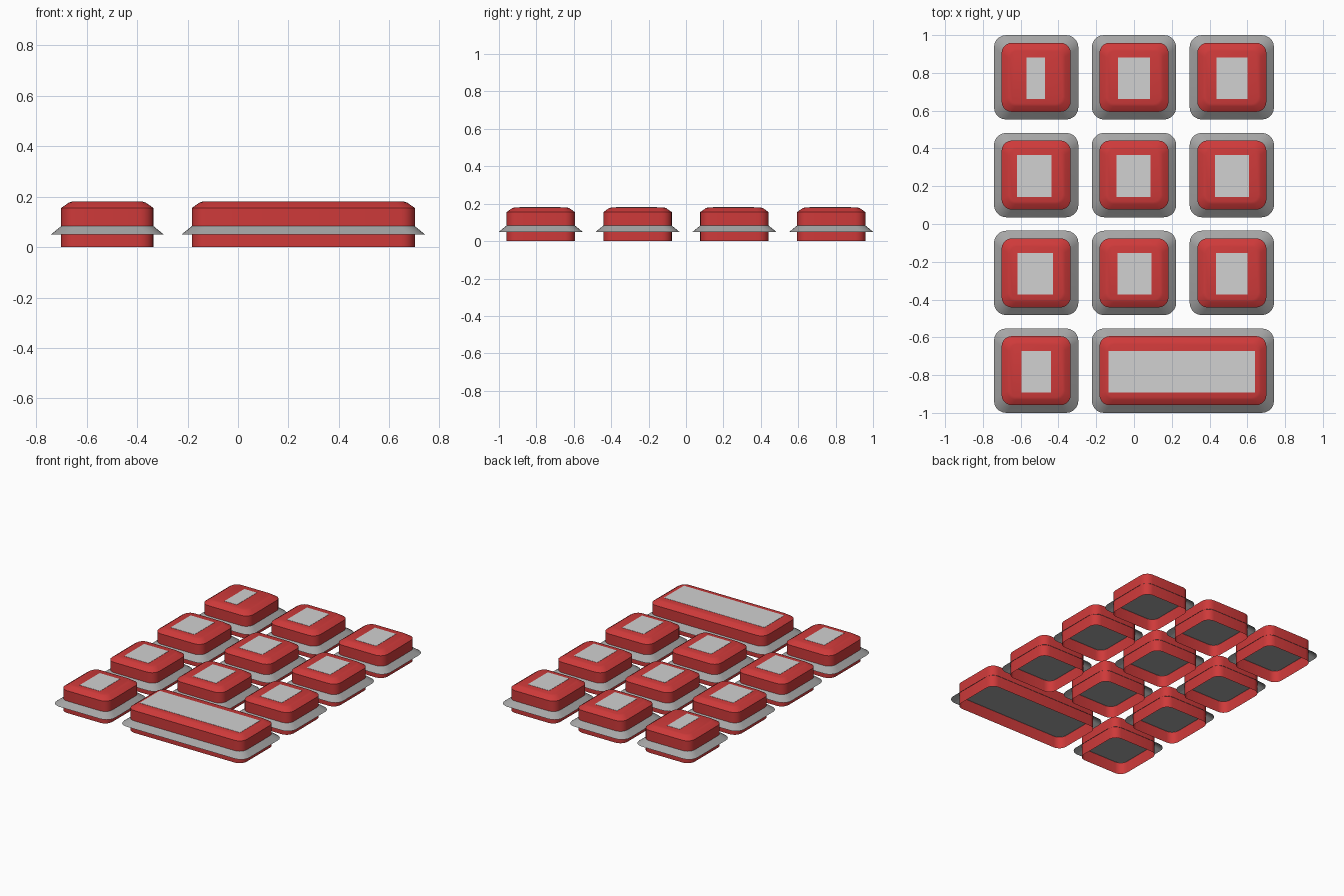
import bpy
import bmesh
from math import cos, sin, pi

if "Cube" in bpy.data.objects:
    bpy.data.objects.remove(bpy.data.objects["Cube"], do_unlink=True)


def make_material(name, rgb):
    mat = bpy.data.materials.new(name)
    mat.use_nodes = True
    mat.diffuse_color = (*rgb, 1)
    mat.node_tree.nodes["Principled BSDF"].inputs["Base Color"].default_value = (*rgb, 1)
    return mat


RED = make_material("key red", (0.62, 0.042, 0.042))
GREY = make_material("collar grey", (0.38, 0.38, 0.38))
PALE = make_material("label pale grey", (0.64, 0.64, 0.64))


def rounded_ring(bm, cx, cy, hx, hy, radius, z, segments=5):
    """Rounded rectangle of vertices at one height."""
    ring = []
    for corner, (sx, sy) in enumerate([(1, 1), (-1, 1), (-1, -1), (1, -1)]):
        for i in range(segments + 1):
            a = (corner + i / segments) * pi / 2
            ring.append(bm.verts.new((cx + sx * (hx - radius) + radius * cos(a),
                                      cy + sy * (hy - radius) + radius * sin(a), z)))
    return ring


def loft(name, mat, center, half, layers):
    """Skin a stack of rounded rectangles given as (grow, radius, z), closed on top."""
    bm = bmesh.new()
    rings = [rounded_ring(bm, *center, half[0] + g, half[1] + g, r, z) for g, r, z in layers]
    for low, high in zip(rings, rings[1:]):
        for i in range(len(low)):
            j = (i + 1) % len(low)
            bm.faces.new((low[i], low[j], high[j], high[i]))
    bm.faces.new(rings[-1])
    mesh = bpy.data.meshes.new(name)
    bm.to_mesh(mesh)
    bm.free()
    mesh.materials.append(mat)
    obj = bpy.data.objects.new(name, mesh)
    bpy.context.collection.objects.link(obj)
    bpy.ops.object.select_all(action="DESELECT")
    obj.select_set(True)
    bpy.context.view_layer.objects.active = obj
    bpy.ops.object.shade_smooth_by_angle(angle=0.5)


def label_plate(name, x, y, hx, hy):
    bpy.ops.mesh.primitive_cube_add(size=2, location=(x, y, 0.1805))
    plate = bpy.context.object
    plate.name = name
    plate.scale = (hx, hy, 0.001)
    plate.data.materials.append(PALE)


def make_key(tag, x, y, half_x, label_x, label_half):
    center, half = (x, y), (half_x, 0.183)
    # Key cap shell, open below: wall, chamfer, softened top edge
    loft("key_cap_" + tag, RED, center, half,
         [(0, 0.055, 0), (0, 0.055, 0.155), (-0.03, 0.045, 0.176), (-0.042, 0.04, 0.18)])
    # Flared collar sheet with a flat web across the inside of the cap
    loft("collar_" + tag, GREY, center, half,
         [(0.0405, 0.065, 0.05), (-0.001, 0.055, 0.084)])
    label_plate("label_" + tag, label_x, y - 0.005, label_half, 0.11)


# Three rows of square keys with label centres and half widths
ROWS = [(0.7765, [(-0.52, 0.048), (0, 0.086), (0.52, 0.082)]),
        (0.259, [(-0.528, 0.092), (-0.003, 0.09), (0.52, 0.09)]),
        (-0.259, [(-0.522, 0.094), (0.003, 0.09), (0.517, 0.084)])]
for row, (y, labels) in enumerate(ROWS):
    for col, (label_x, label_half) in enumerate(labels):
        make_key(f"{row + 1}_{col + 1}", (col - 1) * 0.518, y, 0.183, label_x, label_half)

# Bottom row: one square key and one wide key
make_key("4_1", -0.518, -0.7765, 0.183, -0.518, 0.078)
make_key("wide", 0.259, -0.7765, 0.442, 0.253, 0.387)
